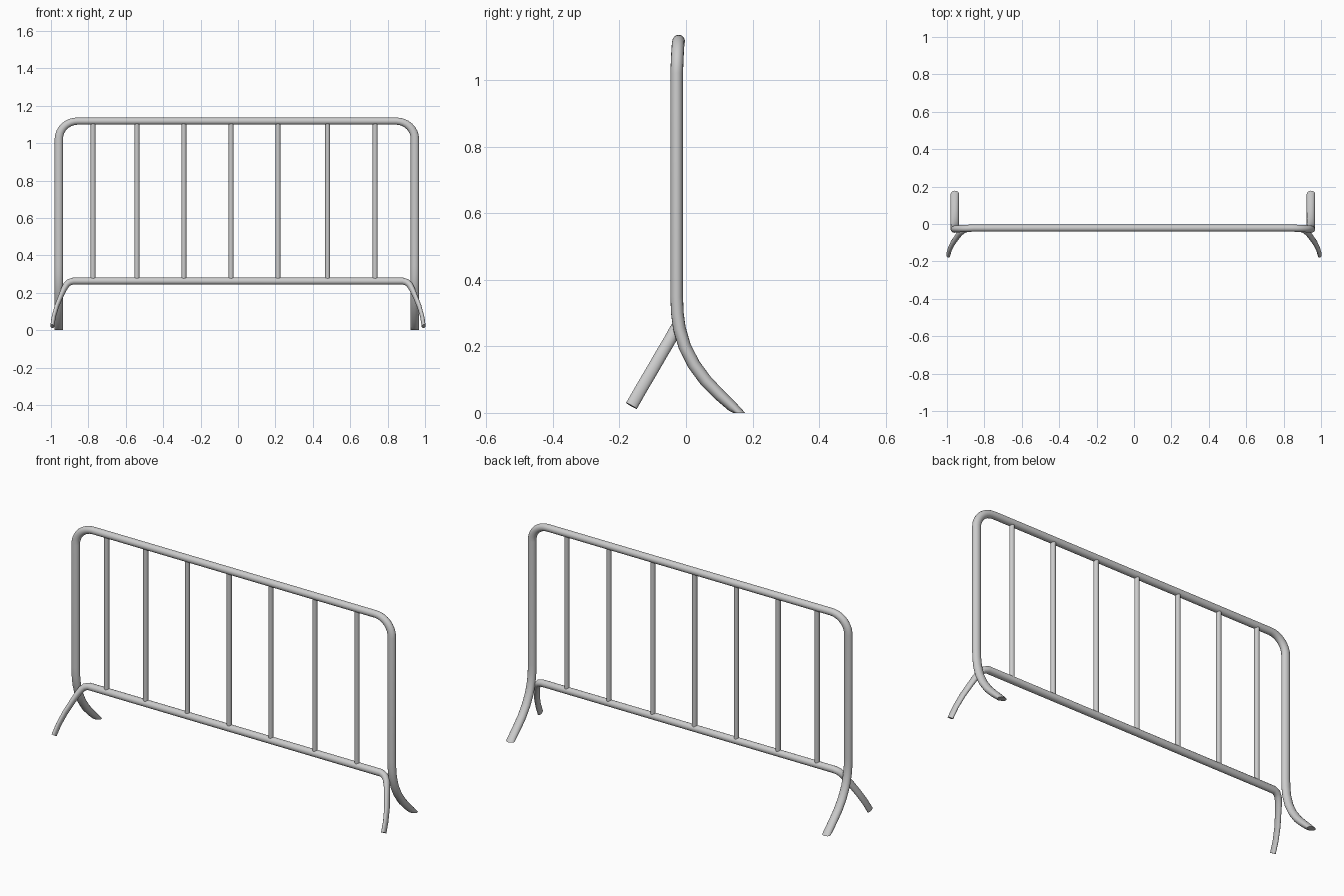
import bpy, math
from mathutils import Vector

if "Cube" in bpy.data.objects:
    bpy.data.objects.remove(bpy.data.objects["Cube"])


def sweep(name, path, ref, sides=16, flat_ends=False):
    """Tube along path of (point, half width along ref, half width across)."""
    pts = [Vector(p) for p, _, _ in path]
    ref, n = Vector(ref), len(path)
    verts = []
    for i, (p, a, b) in enumerate(path):
        c = pts[i]
        t = (pts[min(i + 1, n - 1)] - pts[max(i - 1, 0)]).normalized()
        u = (ref - t * ref.dot(t)).normalized()
        v = t.cross(u)
        for k in range(sides):
            ang = 2 * math.pi * k / sides
            q = c + u * a * math.cos(ang) + v * b * math.sin(ang)
            if flat_ends and i in (0, n - 1):
                q -= t * (q.z / t.z)  # foot trimmed to the ground
            verts.append(q)
    faces = [(i * sides + k, i * sides + (k + 1) % sides,
              (i + 1) * sides + (k + 1) % sides, (i + 1) * sides + k)
             for i in range(n - 1) for k in range(sides)]
    faces += [tuple(range(sides))[::-1], tuple(range((n - 1) * sides, n * sides))]
    mesh = bpy.data.meshes.new(name)
    mesh.from_pydata(verts, [], faces)
    ob = bpy.data.objects.new(name, mesh)
    bpy.context.collection.objects.link(ob)
    bpy.context.view_layer.objects.active = ob
    ob.select_set(True)
    bpy.ops.object.shade_smooth_by_angle(angle=math.radians(40))
    ob.select_set(False)
    return ob


def both_sides(half, shift=0.0):
    """Complete a left-hand path with its mirror image on the right."""
    left = [((x + shift, y, z), a, b) for (x, y, z), a, b in half]
    right = [((-x + shift, y, z), a, b) for (x, y, z), a, b in reversed(half)]
    return left + right


# Outer frame: rear foot, post, rounded top corner, top rail
PX, PY = -0.952, -0.028
leg = [(0.16, 0, 0.012), (0.14, 0.018, 0.016), (0.10, 0.055, 0.018),
       (0.06, 0.096, 0.019), (0.024, 0.145, 0.019), (-0.004, 0.20, 0.019),
       (-0.02, 0.255, 0.019), (-0.026, 0.30, 0.019), (PY, 0.35, 0.019)]
half = [((PX, y, z), a, 0.0225) for y, z, a in leg]
for i in range(9):
    f = i / 8
    ang = f * math.pi / 2
    half.append(((PX + 0.1 * (1 - math.cos(ang)), PY + 0.006 * f,
                  1.022 + 0.096 * math.sin(ang)), 0.019, 0.0225 - 0.0035 * f))
sweep("outer_frame", both_sides(half, -0.006), (0, 1, 0), flat_ends=True)

# Bottom rail bending down and forward into flattened front feet
rail = [(-0.993, -0.164, 0.021, 0.011), (-0.985, -0.135, 0.072, 0.011),
        (-0.969, -0.102, 0.128, 0.012), (-0.948, -0.072, 0.18, 0.013),
        (-0.932, -0.050, 0.217, 0.015), (-0.918, -0.036, 0.242, 0.017),
        (-0.903, -0.028, 0.256, 0.018), (-0.88, -0.023, 0.263, 0.019)]
half = [((x, y, z), 0.0185, b) for x, y, z, b in rail]
sweep("bottom_rail", both_sides(half), (0, 0.864, -0.504))

# Upright bars
for i, x in enumerate((-0.775, -0.54, -0.289, -0.037, 0.214, 0.479, 0.733)):
    sweep(f"upright_bar_{i + 1}", [((x, -0.022, 0.265), 0.013, 0.013),
                                   ((x, -0.022, 1.115), 0.013, 0.013)], (0, 1, 0), 12)
